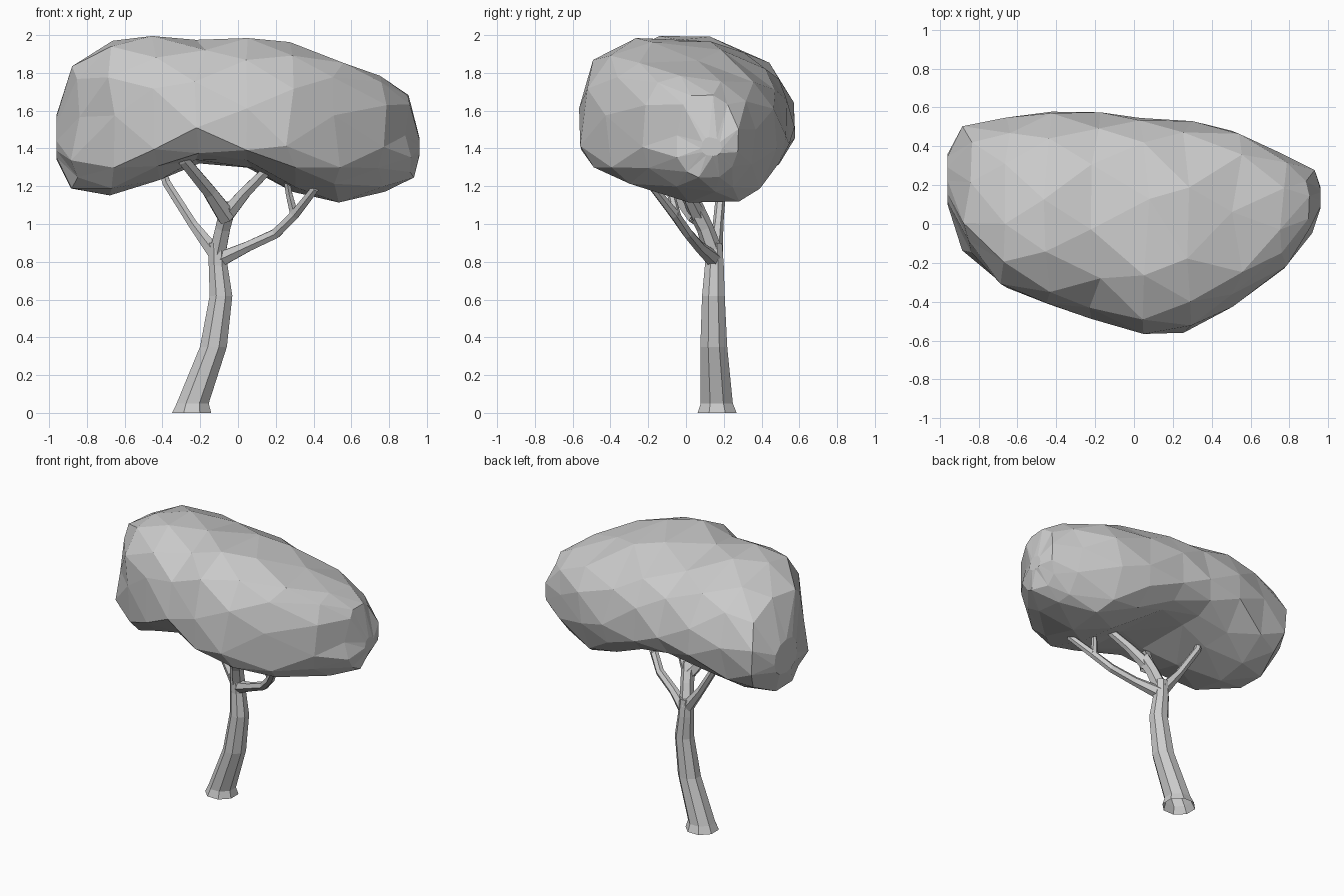
import bpy, bmesh, math, random
from mathutils import Vector

random.seed(4)
if "Cube" in bpy.data.objects:
    bpy.data.objects.remove(bpy.data.objects["Cube"])

grey = bpy.data.materials.new("plain_grey")
grey.use_nodes = True
GREY = (0.6, 0.6, 0.6, 1)
grey.diffuse_color = GREY
grey.node_tree.nodes["Principled BSDF"].inputs["Base Color"].default_value = GREY


def loft(name, rings, closed=False):
    """Join rings of points into a flat-shaded skin; a closed one is staggered and capped."""
    bm = bmesh.new()
    loops = [[bm.verts.new(p) for p in ring] for ring in rings]
    n = len(loops[0])
    for k, (a, b) in enumerate(zip(loops, loops[1:])):
        for i in range(n):
            j = (i + 1) % n
            if not closed:
                bm.faces.new((a[i], a[j], b[j], b[i]))
            elif k % 2 == 0:
                bm.faces.new((a[i], a[j], b[i]))
                bm.faces.new((a[j], b[j], b[i]))
            else:
                bm.faces.new((a[i], b[j], b[i]))
                bm.faces.new((a[i], a[j], b[j]))
    if closed:
        bm.faces.new(loops[0])
    bm.faces.new(loops[-1])
    bmesh.ops.recalc_face_normals(bm, faces=bm.faces)
    mesh = bpy.data.meshes.new(name)
    bm.to_mesh(mesh)
    bm.free()
    mesh.materials.append(grey)
    obj = bpy.data.objects.new(name, mesh)
    bpy.context.collection.objects.link(obj)


def limb(name, path, sides, level=False):
    """Tapered tube along (x, y, z, radius) points."""
    pts = [Vector(p[:3]) for p in path]
    rings = []
    for i, c in enumerate(pts):
        along = (pts[min(i + 1, len(pts) - 1)] - pts[max(i - 1, 0)]).normalized()
        if level:
            along = Vector((0, 0, 1))
        u = along.cross(Vector((0, 1, 0))).normalized()
        v = along.cross(u)
        turns = [math.tau * (s + 0.5) / sides for s in range(sides)]
        rings.append([c + path[i][3] * (u * math.cos(t) + v * math.sin(t)) for t in turns])
    loft(name, rings)


# Curved trunk with a flared, open foot
limb("trunk", [(-0.245, 0.165, 0, 0.112), (-0.24, 0.163, 0.05, 0.092),
               (-0.13, 0.147, 0.35, 0.077), (-0.09, 0.145, 0.62, 0.065),
               (-0.105, 0.15, 0.78, 0.054), (-0.11, 0.145, 0.9, 0.05)], 8, level=True)

# Forking branches that reach into the crown
branches = {
    "left_branch": [(-0.11, 0.15, 0.83, 0.045), (-0.24, 0.17, 1.0, 0.028),
                    (-0.38, 0.19, 1.22, 0.025), (-0.4, 0.19, 1.29, 0.022)],
    "middle_branch": [(-0.11, 0.15, 0.84, 0.05), (-0.08, 0.1, 0.98, 0.045),
                      (-0.05, 0.04, 1.1, 0.048)],
    "middle_fork_left": [(-0.06, 0.06, 1.04, 0.055), (-0.15, -0.05, 1.17, 0.04),
                         (-0.29, -0.22, 1.34, 0.034), (-0.32, -0.25, 1.4, 0.032)],
    "middle_fork_right": [(-0.06, 0.06, 1.05, 0.045), (0.04, 0.0, 1.17, 0.034),
                          (0.16, -0.07, 1.29, 0.028)],
    "right_branch": [(-0.1, 0.15, 0.81, 0.045), (0.05, 0.07, 0.88, 0.031),
                     (0.2, 0.01, 0.95, 0.029), (0.3, -0.06, 1.05, 0.028),
                     (0.41, -0.17, 1.19, 0.023)],
    "right_fork": [(0.3, -0.05, 1.04, 0.025), (0.27, -0.08, 1.16, 0.02),
                   (0.26, -0.1, 1.22, 0.018)],
}
for name, path in branches.items():
    limb(name, path, 6)

# Crown sections from side to side: x, front, back, bottom, top, height of widest point,
# backward shift of the underside, roundness of the upper front rim
sections = [
    (-0.96, 0.1, 0.36, 1.34, 1.58, 1.45, 0, 0.8),
    (-0.86, -0.15, 0.51, 1.18, 1.85, 1.46, -0.2, 0.7),
    (-0.66, -0.33, 0.55, 1.15, 1.97, 1.47, -0.25, 0.55),
    (-0.44, -0.42, 0.585, 1.23, 2.0, 1.48, -0.1, 0.6),
    (-0.2, -0.49, 0.575, 1.32, 1.975, 1.48, 0.3, 0.85),
    (0.05, -0.57, 0.56, 1.29, 1.99, 1.46, 0.4, 0.6),
    (0.28, -0.56, 0.53, 1.17, 1.965, 1.45, 0.3, 0.75),
    (0.53, -0.43, 0.485, 1.105, 1.87, 1.45, 0.3, 0.6),
    (0.77, -0.23, 0.37, 1.17, 1.785, 1.43, 0.2, 0.6),
    (0.91, -0.05, 0.28, 1.24, 1.69, 1.42, 0, 0.7),
    (0.96, 0.08, 0.19, 1.36, 1.46, 1.4, 0, 0.9),
]
SIDES = 12
crown = []
for k, (x, front, back, low, high, mid, shift, rim) in enumerate(sections):
    centre, half = (front + back) / 2, (back - front) / 2
    inner = 0 < k < len(sections) - 1
    ring = []
    for i in range(SIDES):
        t = math.tau * (i + 0.5 * (k % 2)) / SIDES + random.uniform(-0.1, 0.1)
        c, s = math.cos(t), math.sin(t)
        upper, rear = s > 0, c > 0
        # Steep front, sloping back, underside rising to the front
        if upper:
            power = 0.92 if rear else rim
        else:
            power = 0.85 if rear else 0.95
        across = math.copysign(abs(c) ** power, c)
        up = math.copysign(abs(s) ** power, s)
        ridge = centre + half * (-0.15 if upper else shift)
        y = ridge + abs(across) * ((back if rear else front) - ridge)
        widest = mid + 0.04 * across * inner
        z = widest + up * (high - widest if upper else widest - low)
        wobble = random.uniform(-0.03, 0.03) if inner else 0
        ring.append((x + wobble, y, z))
    crown.append(ring)
loft("leaf_crown", crown, closed=True)
